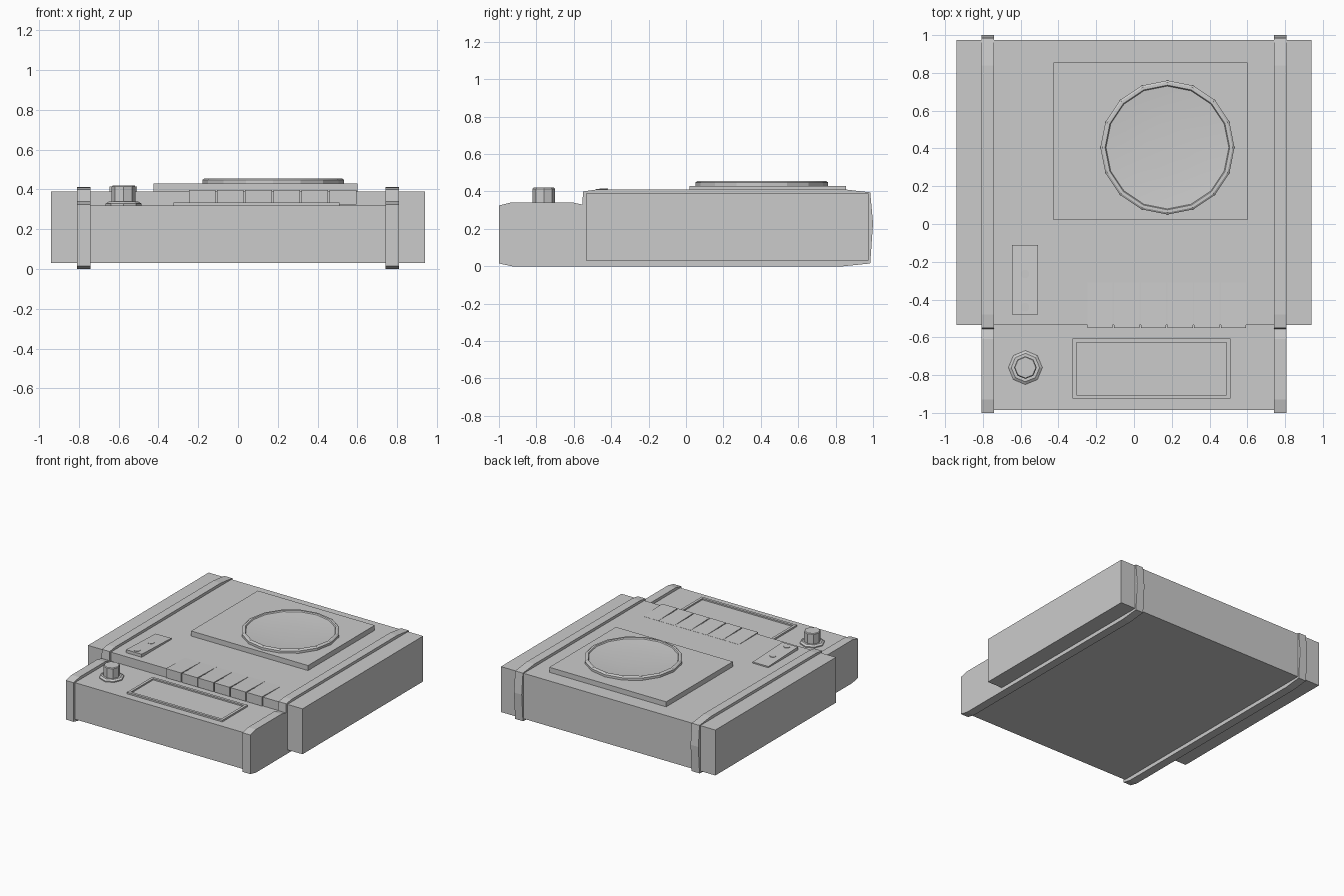
import bpy, bmesh, math
from mathutils import Vector

if "Cube" in bpy.data.objects:
    bpy.data.objects.remove(bpy.data.objects["Cube"])


def make(name, verts, faces):
    me = bpy.data.meshes.new(name)
    me.from_pydata(verts, [], faces)
    bm = bmesh.new()
    bm.from_mesh(me)
    bmesh.ops.recalc_face_normals(bm, faces=bm.faces)
    bm.to_mesh(me)
    bm.free()
    ob = bpy.data.objects.new(name, me)
    bpy.context.collection.objects.link(ob)
    return ob


def side_prism(name, profile, x0, x1):
    """Extrude a (y, z) profile along x."""
    n = len(profile)
    verts = [(x, y, z) for x in (x0, x1) for y, z in profile]
    faces = [tuple(range(n)), tuple(range(n, 2 * n))]
    faces += [(i, (i + 1) % n, n + (i + 1) % n, n + i) for i in range(n)]
    return make(name, verts, faces)


def box(name, x0, x1, y0, y1, z0, z1):
    return side_prism(name, [(y0, z0), (y1, z0), (y1, z1), (y0, z1)], x0, x1)


def lathe(name, centre, profile, sides, turn=0.0):
    """Stack rings of (radius, z) and cap both ends."""
    cx, cy = centre
    verts = []
    for r, z in profile:
        for i in range(sides):
            a = turn + 2 * math.pi * i / sides
            verts.append((cx + r * math.cos(a), cy + r * math.sin(a), z))
    faces = [tuple(range(sides)), tuple(range(len(verts) - sides, len(verts)))]
    for k in range(len(profile) - 1):
        for i in range(sides):
            j = (i + 1) % sides
            faces.append((k * sides + i, k * sides + j,
                          (k + 1) * sides + j, (k + 1) * sides + i))
    return make(name, verts, faces)


# Stepped casing
box("main_casing", -0.94, 0.94, -0.535, 0.975, 0.03, 0.39)
box("front_casing", -0.80, 0.80, -0.985, -0.535, 0.03, 0.32)

# Chamfered rails wrapping the casing
rail = [(-1.0, 0.015), (-0.93, 0.0), (0.84, 0.0), (0.985, 0.015), (1.0, 0.23),
        (0.985, 0.395), (0.84, 0.412), (-0.48, 0.41), (-0.55, 0.40),
        (-0.555, 0.33), (-0.61, 0.342), (-0.93, 0.342), (-1.0, 0.325)]
for label, s in (("left", -1), ("right", 1)):
    side_prism(label + "_rail", rail, s * 0.74, s * 0.808)

# Platter base and dished platter
box("platter_base", -0.425, 0.60, 0.02, 0.855, 0.385, 0.43)
platter = lathe("platter", (0.177, 0.405),
                [(0.355, 0.425), (0.355, 0.448), (0.345, 0.455), (0.33, 0.455),
                 (0.325, 0.447), (0.24, 0.440), (0.12, 0.436), (0.02, 0.435)], 16)
bpy.context.view_layer.objects.active = platter
platter.select_set(True)
bpy.ops.object.shade_smooth_by_angle(angle=math.radians(20))

# Row of wedge keys over the step edge
pitch = 0.1414
for i in range(6):
    x = -0.247 + i * pitch
    side_prism(f"key_{i + 1}", [(-0.55, 0.325), (-0.31, 0.325), (-0.31, 0.391),
                                (-0.55, 0.398)], x, x + 0.134)

# Tilted switch plate with two small buttons
side_prism("switch_plate", [(-0.48, 0.38), (-0.11, 0.38), (-0.11, 0.40),
                            (-0.48, 0.414)], -0.645, -0.508)
for i, (y, z) in enumerate(((-0.265, 0.409), (-0.44, 0.4155))):
    lathe(f"switch_button_{i + 1}", (-0.577, y), [(0.024, 0.39), (0.024, z)], 8,
          math.pi / 8)

# Dial with collar
lathe("dial_collar", (-0.575, -0.76), [(0.09, 0.315), (0.09, 0.328), (0.075, 0.338)], 8)
lathe("dial", (-0.575, -0.76), [(0.06, 0.33), (0.06, 0.414), (0.055, 0.42)], 8)

# Raised display frame around a recessed screen
fx0, fx1, fy0, fy1 = -0.325, 0.51, -0.925, -0.607
t = 0.021
rings = []
for inset, z in ((0, 0.315), (0, 0.333), (t, 0.333), (t, 0.315)):
    rings += [Vector(p) for p in ((fx0 + inset, fy0 + inset, z), (fx1 - inset, fy0 + inset, z),
                                  (fx1 - inset, fy1 - inset, z), (fx0 + inset, fy1 - inset, z))]
make("display_frame", rings,
     [(k * 4 + i, k * 4 + (i + 1) % 4, ((k + 1) % 4) * 4 + (i + 1) % 4, ((k + 1) % 4) * 4 + i)
      for k in range(4) for i in range(4)])
box("display_screen", fx0 + t, fx1 - t, fy0 + t, fy1 - t, 0.315, 0.322)
